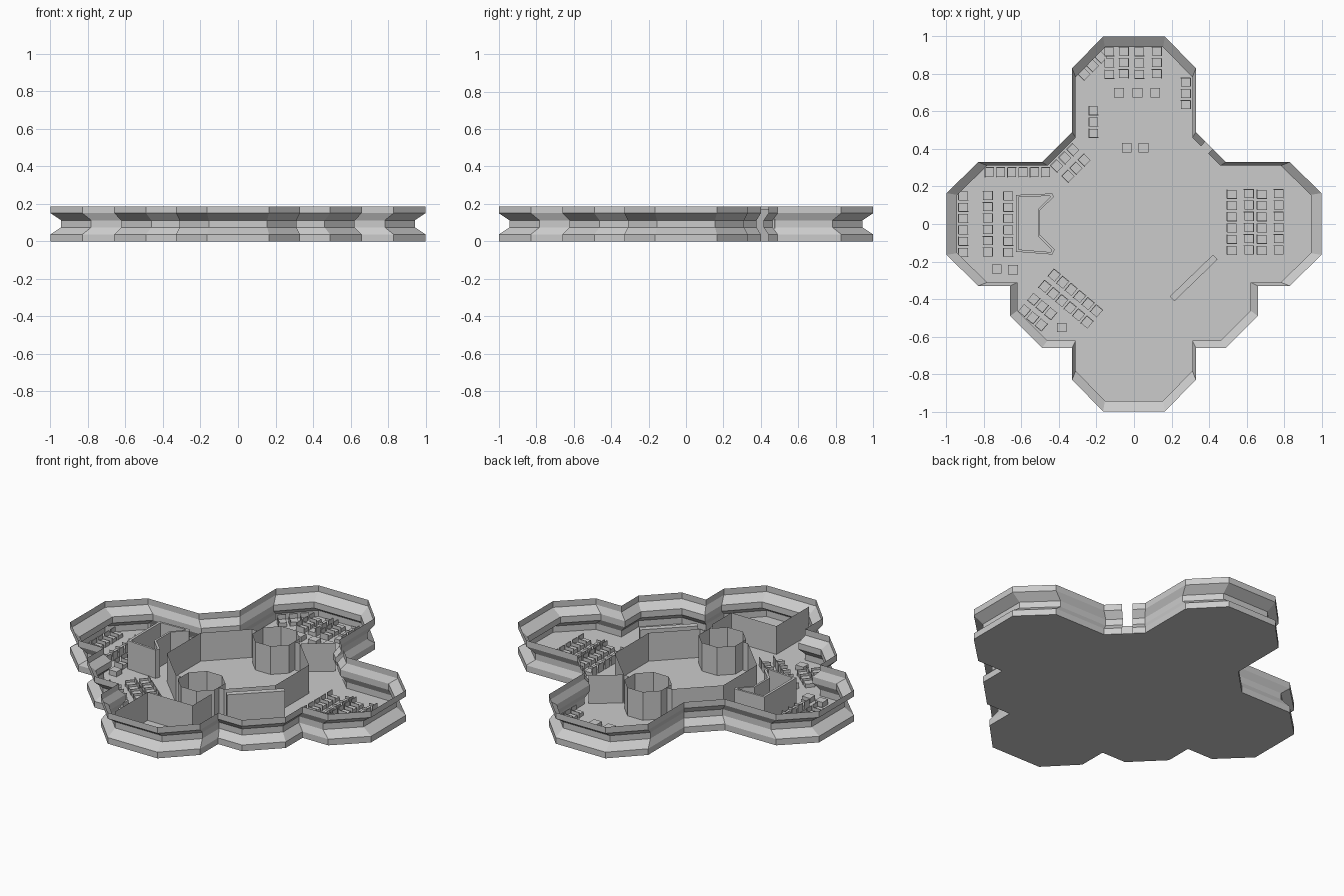
import bpy, bmesh
from math import radians, cos, sin, pi
from mathutils import Matrix, Vector

if "Cube" in bpy.data.objects:
    bpy.data.objects.remove(bpy.data.objects["Cube"])

WALL_H = 0.17


def make(name, bm):
    bmesh.ops.recalc_face_normals(bm, faces=bm.faces[:])
    me = bpy.data.meshes.new(name)
    bm.to_mesh(me)
    bm.free()
    ob = bpy.data.objects.new(name, me)
    bpy.context.collection.objects.link(ob)
    return ob


def loft(name, path, profile, closed=False):
    """Sheet wall: path scaled about the centre for each (scale, z) of the profile."""
    bm = bmesh.new()
    rings = [[bm.verts.new((x * s, y * s, z)) for x, y in path] for s, z in profile]
    n = len(path)
    for a, b in zip(rings, rings[1:]):
        for i in range(n if closed else n - 1):
            j = (i + 1) % n
            bm.faces.new((a[i], a[j], b[j], b[i]))
    return make(name, bm)


def sheet(name, path, closed=False, h=WALL_H):
    return loft(name, path, [(1, 0), (1, h)], closed)


def box(bm, size, centre, m=Matrix()):
    bmesh.ops.create_cube(bm, size=1, matrix=m @ Matrix.Translation(centre) @ Matrix.Diagonal((*size, 1)))


# Outline: right half from north to south, mirrored for the left half
half = [(.165, 1), (.33, .83), (.33, .49), (.49, .33), (.83, .33), (1, .165), (1, -.165), (.83, -.33),
        (.66, -.33), (.66, -.49), (.49, -.66), (.33, -.66), (.33, -.83), (.165, -1)]
outline = half + [(-x, y) for x, y in reversed(half)]

# Floor
bm = bmesh.new()
bm.faces.new([bm.verts.new((x, y, 0)) for x, y in outline])
make("floor", bm)

# Pinched outer wall with a doorway in the north-east diagonal
path = [(.42, .40)] + outline[3:] + outline[:3] + [(.38, .44)]
loft("outer_wall", path, [(1, 0), (1, .037), (.943, .075), (.943, .112), (1, .15), (1, .187)])

# Central room: two halves with openings filled by octagonal booths
R, r = .36, .16
for s, name in ((1, "ring_wall_east"), (-1, "ring_wall_west")):
    sheet(name, [(s * x, y) for x, y in
                 [(.125, R), (r, R), (R, r), (R, -r), (r, -R), (.125, -R)]])
for y, name in ((.36, "north_booth"), (-.345, "south_booth")):
    sheet(name, [(.132 * cos(pi / 8 + k * pi / 4), y + .132 * sin(pi / 8 + k * pi / 4))
                 for k in range(8)], True)

# Partitions
sheet("door_partition", [(.165, .36), (.315, .475)])
sheet("south_partition", [(-.16, -.94), (-.16, -.63), (.14, -.63), (.14, -.45)])

# Diagonal display slab
bm = bmesh.new()
box(bm, (.32, .035, WALL_H), (0, 0, WALL_H / 2),
    Matrix.Translation((.318, -.288, 0)) @ Matrix.Rotation(radians(44), 4, 'Z'))
make("display_slab", bm)

# Hollow counter on the west side: inner and outer loops joined at the top
outer = [(-.63, .155), (-.435, .163), (-.427, .145), (-.5, .075), (-.5, -.06), (-.423, -.135),
         (-.435, -.163), (-.63, -.148)]
inner = [(-.615, .143), (-.45, .15), (-.445, .145), (-.512, .08), (-.512, -.066), (-.44, -.138),
         (-.442, -.15), (-.615, -.136)]
bm = bmesh.new()
loops = [[bm.verts.new((x, y, z)) for x, y in p]
         for p, z in ((outer, 0), (outer, WALL_H), (inner, WALL_H), (inner, 0))]
for a, b in zip(loops, loops[1:]):
    for i in range(8):
        j = (i + 1) % 8
        bm.faces.new((a[i], a[j], b[j], b[i]))
make("counter", bm)


# Seats: low cushion, back rest and one side rest
def seats(name, places):
    bm = bmesh.new()
    for x, y, ang in places:
        m = Matrix.Translation((x, y, 0)) @ Matrix.Rotation(radians(ang), 4, 'Z')
        box(bm, (.048, .044, .022), (0, 0, .011), m)
        box(bm, (.005, .046, .05), (-.026, 0, .025), m)
        box(bm, (.054, .004, .035), (0, -.024, .0175), m)
    make(name, bm)


def grid(origin, u, v, nu, nv, ang):
    o, u, v = Vector(origin), Vector(u), Vector(v)
    return [(*(o + u * i + v * j), ang) for i in range(nu) for j in range(nv)]


down = (0, -.06)
seats("east_seats", [p for x, a in ((.523, 0), (.612, 180), (.682, 0), (.77, 180))
                     for p in grid((x, .16), (0, 0), down, 1, 6, a)])
seats("west_seats", [p for x, a in ((-.91, 0), (-.78, 180), (-.67, 0))
                     for p in grid((x, .15), (0, 0), down, 1, 6, a)]
      + grid((-.77, .275), (.06, 0), (0, 0), 6, 1, -90))
seats("north_seats", [p for x, a in ((-.13, 0), (-.055, 180), (.03, 0), (.12, 180))
                      for p in grid((x, .92), (0, 0), (0, -.06), 1, 3, a)]
      + grid((.275, .755), (0, 0), down, 1, 3, 180)
      + grid((-.215, .605), (0, 0), down, 1, 3, 0)
      + grid((-.265, .80), (.045, .045), (0, 0), 3, 1, -45))
seats("north_west_seats", grid((-.41, .31), (.043, .043), (.06, -.055), 3, 2, -45))
seats("south_west_seats", grid((-.425, -.275), (.045, -.038), (-.05, -.06), 6, 2, -130)
      + grid((-.535, -.40), (.045, -.038), (-.05, -.06), 3, 2, 50))

# Low tables
bm = bmesh.new()
for x, y in [(-.08, .7), (.018, .7), (.113, .7), (-.038, .407), (.05, .407),
             (-.732, -.24), (-.645, -.243), (-.385, -.552)]:
    box(bm, (.052, .05, .03), (x, y, .015))
make("tables", bm)
